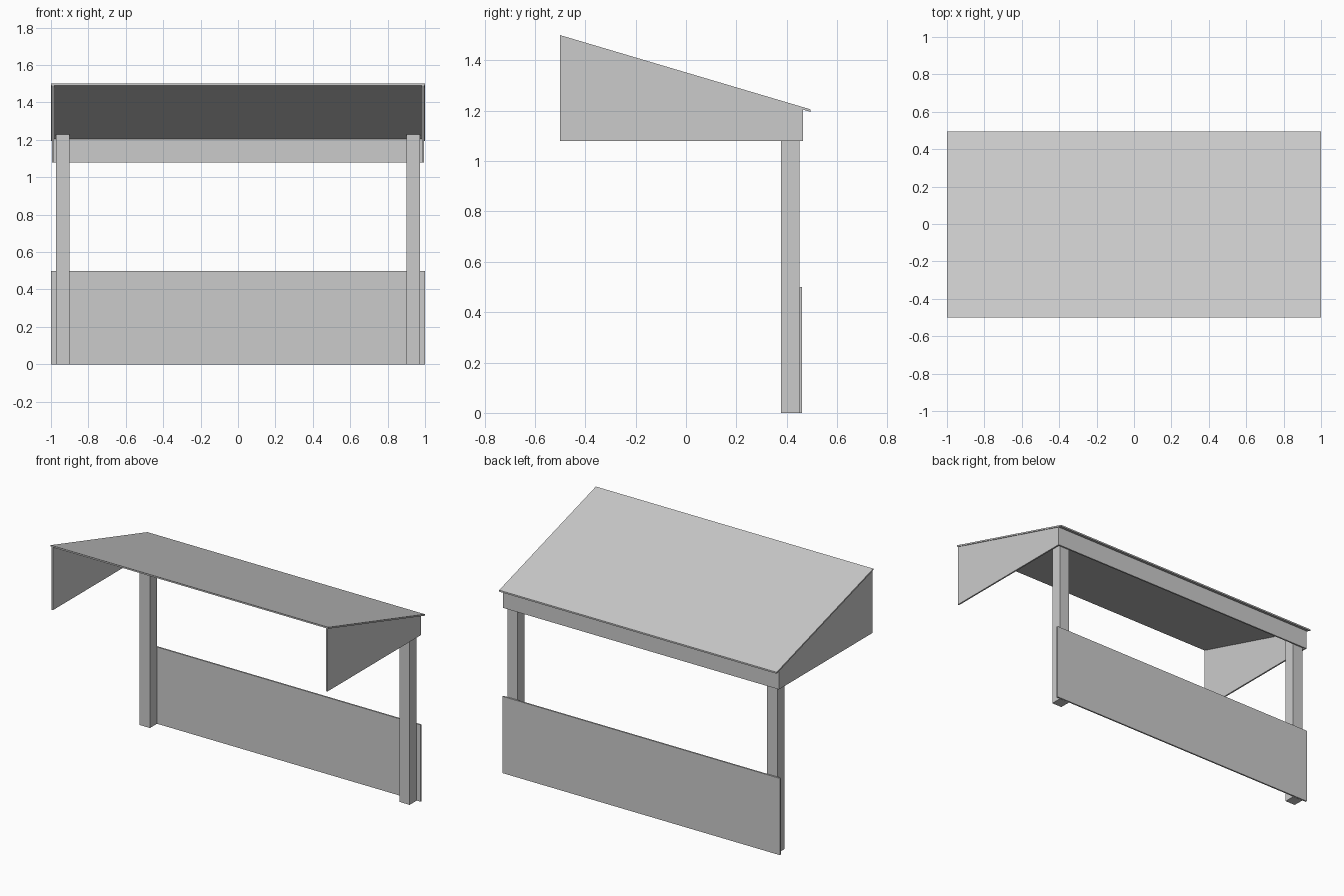
import bpy

# Remove the default cube
cube = bpy.data.objects.get("Cube")
if cube:
    bpy.data.objects.remove(cube, do_unlink=True)

# Single plain grey material
grey = bpy.data.materials.new("plain_grey")
grey.use_nodes = True
colour = (0.6, 0.6, 0.6, 1)
grey.diffuse_color = colour
grey.node_tree.nodes["Principled BSDF"].inputs["Base Color"].default_value = colour


def prism(name, x0, x1, profile):
    """Extrude a (y, z) profile, listed counter-clockwise seen from +x, along x."""
    n = len(profile)
    verts = [(x, y, z) for x in (x0, x1) for y, z in profile]
    faces = [tuple(reversed(range(n))), tuple(range(n, 2 * n))]
    faces += [(i, (i + 1) % n, (i + 1) % n + n, i + n) for i in range(n)]
    mesh = bpy.data.meshes.new(name)
    mesh.from_pydata(verts, [], faces)
    mesh.materials.append(grey)
    obj = bpy.data.objects.new(name, mesh)
    bpy.context.collection.objects.link(obj)
    return obj


def rect(y0, y1, z0, z1):
    return [(y0, z0), (y1, z0), (y1, z1), (y0, z1)]


def roof_underside(y):
    return 1.49 - 0.295 * (y + 0.5) / 0.995


# Sloping roof sheet
prism("roof", -1, 1, [(-0.5, 1.49), (0.495, 1.195), (0.495, 1.205), (-0.5, 1.5)])

# Posts and wedge-shaped side boards
front, back, low = -0.5, 0.465, 1.08
wedge = [(front, low), (back, low), (back, roof_underside(back)), (front, roof_underside(front))]
post = [(0.378, 0), (0.45, 0), (0.45, roof_underside(0.45)), (0.378, roof_underside(0.378))]
for side, s in (("left", 1), ("right", -1)):
    prism(side + "_post", *sorted((s * 0.9, s * 0.973)), post)
    prism(side + "_side_board", *sorted((s * 0.985, s * 0.995)), wedge)

# Rear boards: one under the eave, one along the ground
prism("rear_eave_board", -0.985, 0.985, rect(0.455, back, low, roof_underside(back)))
prism("rear_lower_panel", -1, 1, rect(0.451, 0.461, 0, 0.5))
